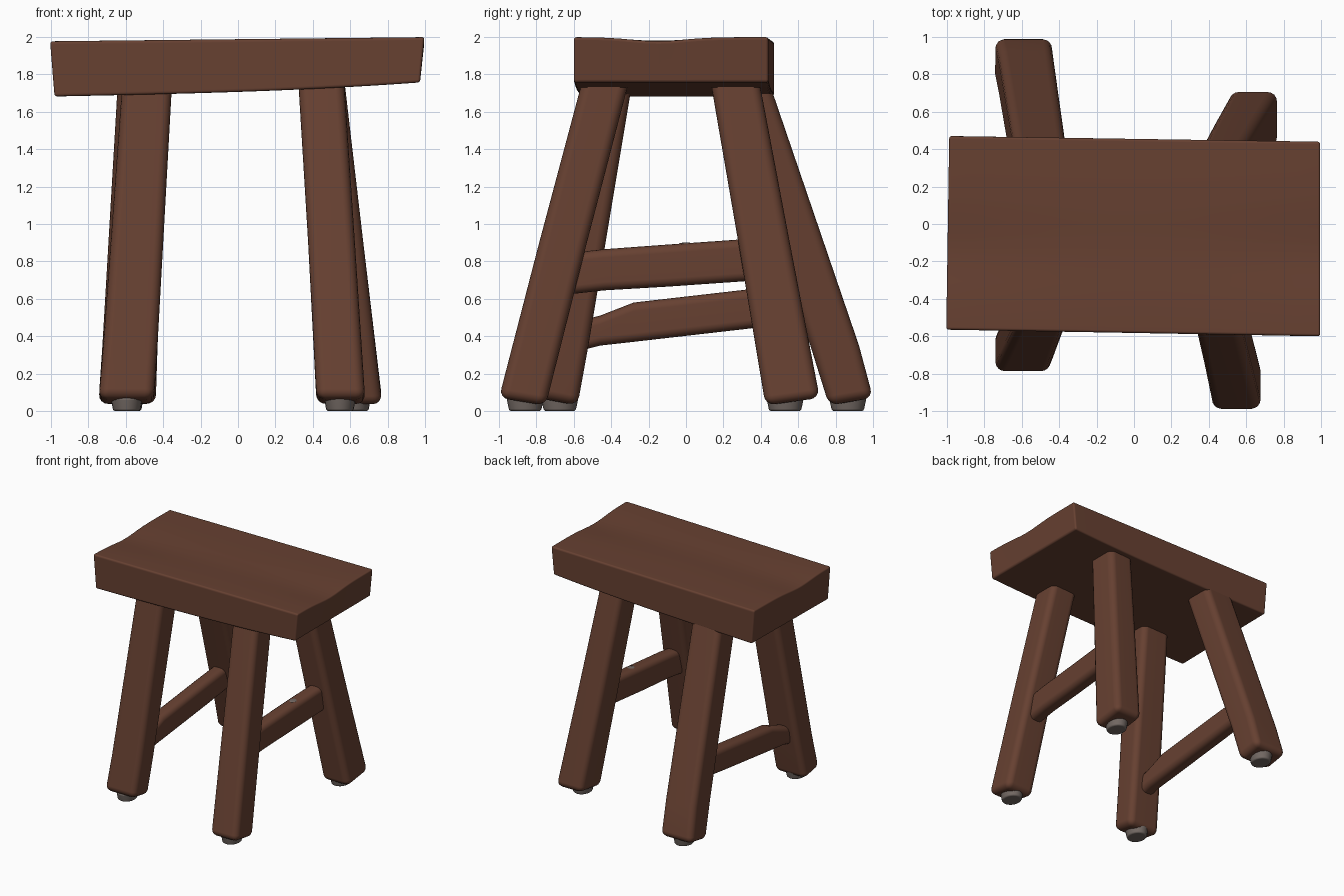
import bpy, bmesh, math

if "Cube" in bpy.data.objects:
    bpy.data.objects.remove(bpy.data.objects["Cube"])


def material(name, rgb):
    m = bpy.data.materials.new(name)
    m.diffuse_color = (*rgb, 1)
    m.use_nodes = True
    m.node_tree.nodes["Principled BSDF"].inputs["Base Color"].default_value = m.diffuse_color
    return m


WOOD = material("brown wood", (0.135, 0.052, 0.031))
GREY = material("worn grey", (0.17, 0.14, 0.125))


def finish(name, bm, mat, bevel=0.0):
    bmesh.ops.recalc_face_normals(bm, faces=bm.faces)
    me = bpy.data.meshes.new(name)
    bm.to_mesh(me)
    bm.free()
    ob = bpy.data.objects.new(name, me)
    bpy.context.collection.objects.link(ob)
    me.materials.append(mat)
    me.polygons.foreach_set("use_smooth", [True] * len(me.polygons))
    if bevel:
        b = ob.modifiers.new("rounded edges", "BEVEL")
        b.width, b.segments = bevel, 4
        b.limit_method, b.angle_limit = "ANGLE", math.radians(40)
        ob.modifiers.new("normals", "WEIGHTED_NORMAL")
    return ob


def loft(name, rings, bevel):
    """Closed tube through four-cornered rings."""
    bm = bmesh.new()
    loops = [[bm.verts.new(p) for p in r] for r in rings]
    for a, b in zip(loops, loops[1:]):
        for i in range(4):
            j = (i + 1) % 4
            bm.faces.new((a[i], a[j], b[j], b[i]))
    bm.faces.new(loops[0])
    bm.faces.new(loops[-1])
    return finish(name, bm, WOOD, bevel)


# Seat: slightly skewed plank, thinner to the right, with a shallow dip
bm = bmesh.new()
bmesh.ops.create_cube(bm, size=2)
bmesh.ops.subdivide_edges(bm, edges=bm.edges, cuts=15, use_grid_fill=True)
for v in bm.verts:
    u, w, t = v.co
    s = (u + 1) / 2
    front, back = -0.565 - 0.035 * s, 0.47 - 0.03 * s
    y = front + (back - front) * (w + 1) / 2
    dip = 0.022 * math.exp(-((y + 0.15) / 0.2) ** 2) * (0.5 + 0.5 * u * u)
    top = 1.977 + 0.022 * s - dip
    bottom = 1.682 + 0.04 * s + 0.035 * s ** 3
    x = u * 0.985 + 0.008 * w * (1 - s) + 0.012 * t * u
    v.co = (x, y, bottom + (top - bottom) * (t + 1) / 2)
finish("seat", bm, WOOD, 0.055)

# Legs: rings of (z, x0, x1, y0, y1); the foot end is cut square to the leg
LEGS = {
    "front_left_leg": [(0.03, -0.745, -0.45, -0.795, -0.58),
                       (0.36, -0.72, -0.43, -0.745, -0.52),
                       (1.80, -0.615, -0.35, -0.53, -0.28)],
    "front_right_leg": [(0.03, 0.42, 0.68, -1.0, -0.75),
                        (0.90, 0.375, 0.625, -0.785, -0.53),
                        (1.80, 0.32, 0.565, -0.545, -0.295)],
    "back_left_leg": [(0.03, -0.745, -0.44, 0.765, 1.0),
                      (0.35, -0.725, -0.43, 0.665, 0.925),
                      (1.80, -0.64, -0.36, 0.17, 0.43)],
    "back_right_leg": [(0.03, 0.515, 0.77, 0.425, 0.715),
                       (0.90, 0.425, 0.67, 0.28, 0.555),
                       (1.80, 0.335, 0.565, 0.125, 0.385)],
}
for name, rings in LEGS.items():
    pts = []
    for k, (z, x0, x1, y0, y1) in enumerate(rings):
        lift = 0.04 if k == 0 else 0
        z0, z1 = (z + lift, z) if y0 < 0 else (z, z + lift)
        pts.append([(x0, y0, z0), (x1, y0, z0), (x1, y1, z1), (x0, y1, z1)])
    loft(name, pts, 0.05)

# Foot pads: small worn grey discs
PADS = {"front_left": (-0.595, -0.675), "front_right": (0.545, -0.86),
        "back_left": (-0.59, 0.865), "back_right": (0.625, 0.53)}
for name, (x, y) in PADS.items():
    bm = bmesh.new()
    bmesh.ops.create_cone(bm, cap_ends=True, segments=20,
                          radius1=0.085, radius2=0.1, depth=0.07)
    for v in bm.verts:
        v.co = (v.co.x * 0.85 + x, v.co.y + y, v.co.z + 0.035)
    finish(name + "_foot_pad", bm, GREY, 0.012)

# Stretchers: (x, y, bottom z, top z) along each bar
BARS = {
    "left_stretcher": [(-0.58, -0.62, 0.31, 0.47), (-0.58, -0.46, 0.35, 0.51),
                       (-0.58, -0.28, 0.37, 0.58), (-0.58, 0.33, 0.44, 0.65),
                       (-0.58, 0.72, 0.49, 0.69)],
    "right_stretcher": [(0.51, -0.66, 0.62, 0.84), (0.52, -0.44, 0.645, 0.865),
                        (0.53, -0.1, 0.665, 0.89), (0.55, 0.4, 0.7, 0.925)],
}
for name, bar in BARS.items():
    loft(name, [[(x - 0.065, y, a), (x + 0.065, y, a),
                 (x + 0.065, y, b), (x - 0.065, y, b)] for x, y, a, b in bar], 0.045)

# Worn spot on top of the right stretcher
bm = bmesh.new()
bmesh.ops.create_uvsphere(bm, u_segments=16, v_segments=8, radius=1)
for v in bm.verts:
    v.co = (0.535 + v.co.x * 0.03, v.co.y * 0.04, 0.893 + v.co.z * 0.008)
finish("worn_spot", bm, GREY)
